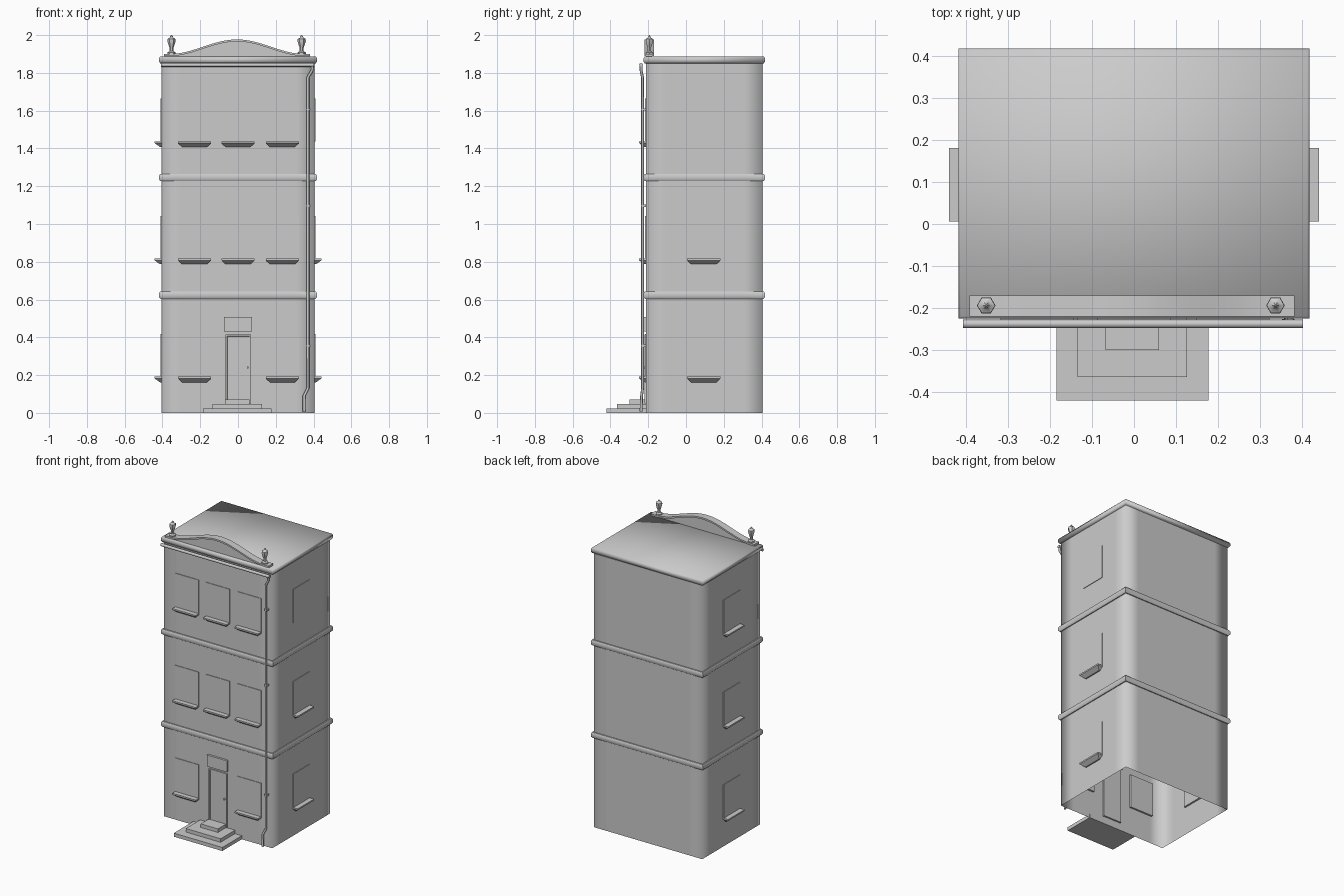
import bpy
import bmesh
import math

cube = bpy.data.objects.get("Cube")
if cube:
    bpy.data.objects.remove(cube)

stone = bpy.data.materials.new("grey_stone")
stone.use_nodes = True
GREY = (0.6, 0.6, 0.6, 1)
stone.diffuse_color = GREY
stone.node_tree.nodes["Principled BSDF"].inputs["Base Color"].default_value = GREY

HALF, FRONT, BACK = 0.405, -0.212, 0.405
STOREY = 0.623


def loft(name, rings, caps=(True, True), smooth=None):
    """Skin a stack of equal rings; smooth is None, an angle, or 'all'."""
    bm = bmesh.new()
    loops = [[bm.verts.new(p) for p in ring] for ring in rings]
    n = len(loops[0])
    for low, high in zip(loops, loops[1:]):
        for i in range(n):
            j = (i + 1) % n
            bm.faces.new((low[i], low[j], high[j], high[i]))
    if caps[0]:
        bm.faces.new(loops[0][::-1])
    if caps[1]:
        bm.faces.new(loops[-1])
    bmesh.ops.recalc_face_normals(bm, faces=bm.faces)
    mesh = bpy.data.meshes.new(name)
    bm.to_mesh(mesh)
    bm.free()
    mesh.materials.append(stone)
    obj = bpy.data.objects.new(name, mesh)
    bpy.context.collection.objects.link(obj)
    if smooth == "all":
        mesh.shade_smooth()
    elif smooth:
        bpy.ops.object.select_all(action="DESELECT")
        obj.select_set(True)
        bpy.context.view_layer.objects.active = obj
        bpy.ops.object.shade_smooth_by_angle(angle=math.radians(smooth))
    return obj


def rect(x0, x1, y0, y1, z):
    return [(x0, y0, z), (x1, y0, z), (x1, y1, z), (x0, y1, z)]


def box(name, x0, x1, y0, y1, z0, z1):
    return loft(name, [rect(x0, x1, y0, y1, z0), rect(x0, x1, y0, y1, z1)])


def on_wall(side, u, out, z):
    """Point on a wall: u runs along it, out is the distance in front of it."""
    if side == "front":
        return (u, FRONT - out, z)
    return (HALF + out, u, z) if side == "left" else (-HALF - out, u, z)


def panel(name, side, u0, u1, z0, z1, layers):
    """Upright plate built from (out, inset) layers."""
    rings = []
    for out, k in layers:
        corners = ((u0 + k, z0 + k), (u1 - k, z0 + k), (u1 - k, z1 - k), (u0 + k, z1 - k))
        rings.append([on_wall(side, u, out, z) for u, z in corners])
    return loft(name, rings)


def tube(name, points, radius):
    curve = bpy.data.curves.new(name, "CURVE")
    curve.dimensions = "3D"
    curve.bevel_depth = radius
    curve.bevel_resolution = 2
    curve.use_fill_caps = True
    line = curve.splines.new("POLY")
    line.points.add(len(points) - 1)
    for point, co in zip(line.points, points):
        point.co = (*co, 1)
    curve.materials.append(stone)
    obj = bpy.data.objects.new(name, curve)
    bpy.context.collection.objects.link(obj)


# Hollow walls, open at the bottom, softly shaded round the corners
def wall_ring(z):
    c = 0.1
    return [(-HALF, FRONT, z), (-HALF + c, FRONT, z), (HALF - c, FRONT, z), (HALF, FRONT, z),
            (HALF, FRONT + c, z), (HALF, BACK - c, z), (HALF, BACK, z),
            (HALF - c, BACK, z), (-HALF + c, BACK, z), (-HALF, BACK, z),
            (-HALF, BACK - c, z), (-HALF, FRONT + c, z)]


loft("walls", [wall_ring(0), wall_ring(1.87)], (False, False), "all")


# Rounded string courses and the roof slab
def course(name, z0, z1, caps, smooth):
    h = z1 - z0
    profile = ((0, 0.006), (0.25, 0.013), (0.75, 0.013), (1, 0.008))
    loft(name, [rect(-HALF - o, HALF + o, FRONT - o, BACK + o, z0 + h * t) for t, o in profile],
         caps, smooth)


for floor in (1, 2):
    z = STOREY * floor
    course("string_course_%d" % floor, z - 0.019, z + 0.019, (True, True), 50)
course("roof_slab", 1.85, 1.886, (True, True), "all")


# Windows with tapered sills
def window(side, centre, z0, sill=True):
    w = 0.0875
    panel("window", side, centre - w, centre + w, z0, z0 + 0.228,
          ((-0.012, 0.014), (-0.012, 0), (0.004, 0)))
    if sill:
        rings = []
        for z, half, out in ((z0 - 0.028, 0.066, 0.008), (z0 - 0.008, w, 0.036), (z0 + 0.002, w, 0.036)):
            rings.append([on_wall(side, centre + a * half, o, z)
                          for a, o in ((-1, 0), (1, 0), (1, out), (-1, out))])
        loft("window_sill", rings)


for floor, base in enumerate((0.19, 0.815, 1.436)):
    for centre in (-0.23, 0, 0.235):
        if floor or centre:
            window("front", centre, base)
    window("right", 0.094, base)
    window("left", 0.094, base, sill=floor < 2)

# Door, fanlight and knob
panel("door", "front", -0.066, 0.07, 0.05, 0.415,
      ((-0.012, 0), (0.008, 0), (0.008, 0.008), (0.003, 0.01)))
panel("fanlight", "front", -0.075, 0.075, 0.43, 0.507, ((-0.012, 0), (0.014, 0)))
tube("door_knob", [(0.052, FRONT, 0.24), (0.052, FRONT - 0.014, 0.24)], 0.006)

# Entrance steps
for i, (half, front) in enumerate(((0.181, -0.42), (0.13, -0.365), (0.064, -0.3))):
    box("step_%d" % (i + 1), -0.004 - half, -0.004 + half, front, FRONT + 0.002,
        0.024 * i, 0.024 * (i + 1))

# Curved parapet: recessed face under an overhanging rim
LEFT_END, RIGHT_END, COUNT = -0.392, 0.382, 32


def crest(x):
    t = min(1, abs(x + 0.005) / 0.36)
    return 1.9 + 0.077 * (0.5 + 0.5 * math.cos(math.pi * t))


xs = [LEFT_END + (RIGHT_END - LEFT_END) * i / COUNT for i in range(COUNT + 1)]


def strip(name, y0, y1, lower, drop):
    rings = [[(x, y0, lower(x)), (x, y1, lower(x)), (x, y1, crest(x) - drop), (x, y0, crest(x) - drop)]
             for x in xs]
    loft(name, rings, smooth=40)


strip("parapet_face", -0.212, -0.18, lambda x: 1.88, 0.005)
strip("parapet_rim", -0.22, -0.17, lambda x: crest(x) - 0.011, 0)

# Six-sided finials
FINIAL = ((1.895, 0.022), (1.908, 0.022), (1.915, 0.011), (1.932, 0.01), (1.945, 0.015),
          (1.968, 0.022), (1.98, 0.021), (1.986, 0.01), (1.994, 0.007), (2.0, 0.002))
for name, cx in (("right_finial", -0.352), ("left_finial", 0.337)):
    loft(name, [[(cx + r * math.cos(math.pi * k / 3), -0.194 + r * math.sin(math.pi * k / 3), z)
                 for k in range(6)] for z, r in FINIAL], smooth=40)

# Gutter and drainpipe
PIPE_Y = -0.238
tube("gutter", [(-0.407, PIPE_Y, 1.842), (0.403, PIPE_Y, 1.842)], 0.01)
tube("drainpipe", [(0.393, PIPE_Y, 1.842), (0.393, PIPE_Y, 1.815), (0.37, PIPE_Y + 0.008, 1.775),
                   (0.37, PIPE_Y + 0.008, 0.13), (0.35, PIPE_Y + 0.003, 0.09),
                   (0.35, PIPE_Y, 0.008)], 0.0075)
for z in (0.35, 1.09, 1.6):
    box("pipe_bracket", 0.36, 0.38, PIPE_Y, FRONT, z, z + 0.012)
